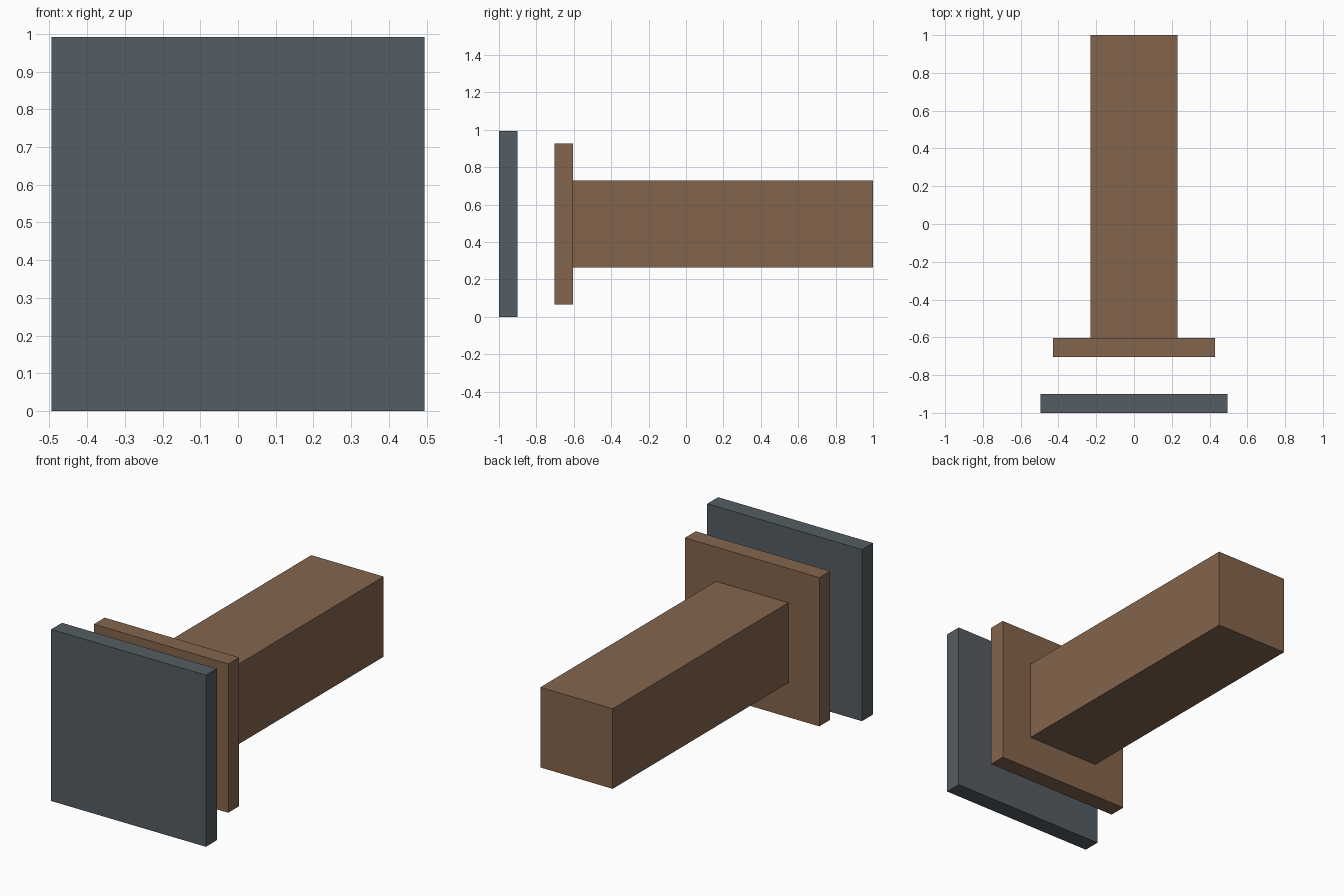
import bpy

if "Cube" in bpy.data.objects:
    bpy.data.objects.remove(bpy.data.objects["Cube"])


def material(name, color):
    mat = bpy.data.materials.new(name)
    mat.diffuse_color = (*color, 1)
    mat.use_nodes = True
    mat.node_tree.nodes["Principled BSDF"].inputs["Base Color"].default_value = mat.diffuse_color
    return mat


def block(name, width, y0, y1, height, mat):
    """Box centred on x = 0 and on the shared axis height, from y0 to y1."""
    bpy.ops.mesh.primitive_cube_add(size=1, location=(0, (y0 + y1) / 2, AXIS_Z))
    obj = bpy.context.object
    obj.name = name
    obj.scale = (width, y1 - y0, height)
    bpy.ops.object.transform_apply(location=False, rotation=False, scale=True)
    obj.data.materials.append(mat)
    return obj


AXIS_Z = 0.496
slate = material("slate", (0.09, 0.11, 0.125))
wood = material("wood", (0.23, 0.13, 0.075))

# Separate front plate
block("front_plate", 0.99, -1.0, -0.901, 0.992, slate)

# Square flange and the beam behind it
block("flange", 0.86, -0.703, -0.604, 0.86, wood)
block("beam", 0.463, -0.604, 1.0, 0.463, wood)
